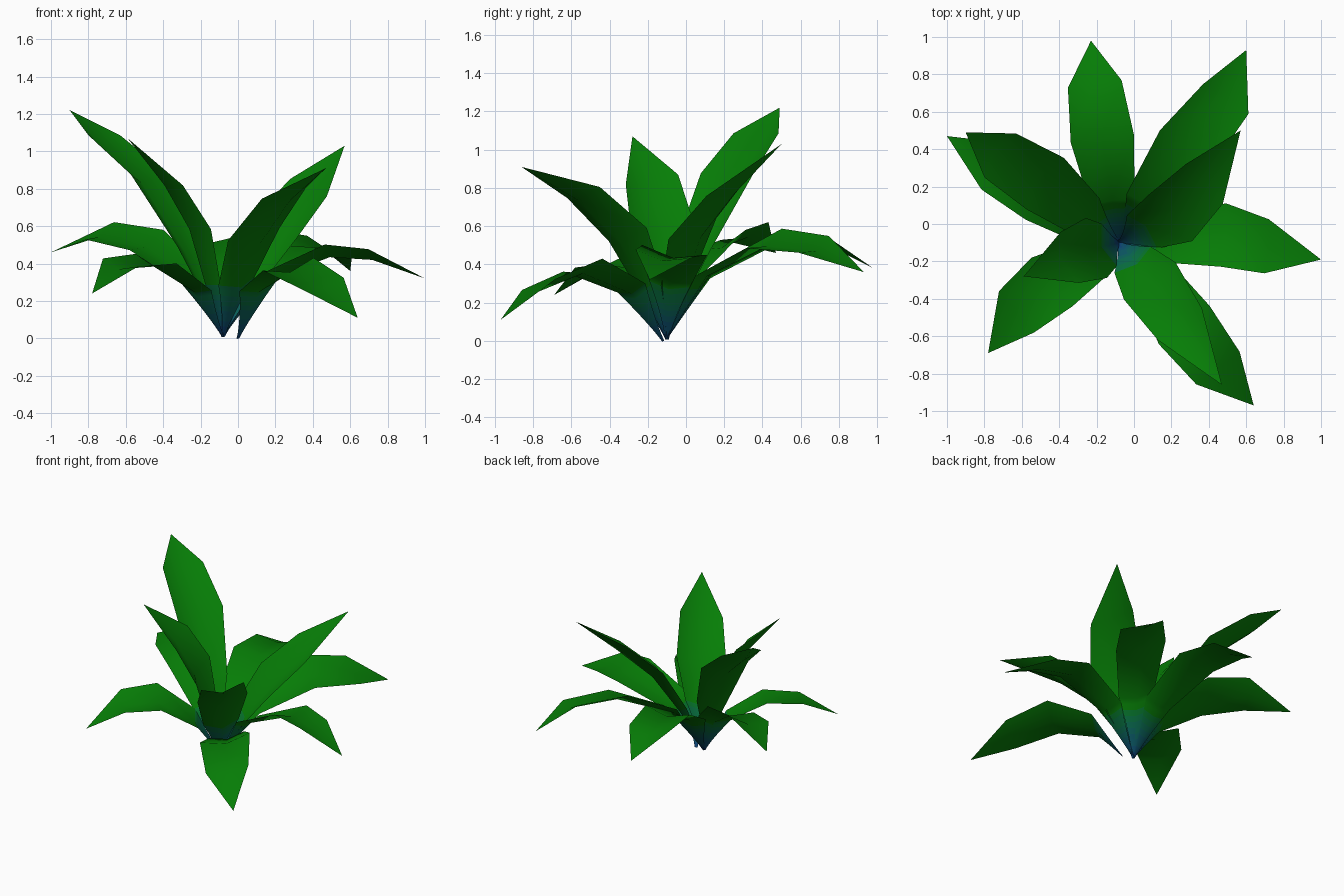
import bpy
import bmesh
from mathutils import Vector

cube = bpy.data.objects.get("Cube")
if cube:
    bpy.data.objects.remove(cube, do_unlink=True)


def make_material(name, color):
    mat = bpy.data.materials.new(name)
    mat.use_nodes = True
    mat.diffuse_color = (*color, 1)
    shader = mat.node_tree.nodes["Principled BSDF"]
    shader.inputs["Base Color"].default_value = (*color, 1)
    shader.inputs["Roughness"].default_value = 0.9
    return mat


# Stem colours run from blue at the root to leaf green
STEM_BANDS = 7
STEM_LENGTH = 0.34
root_blue = Vector((0.004, 0.055, 0.18))
leaf_green = Vector((0.002, 0.207, 0.002))
materials = [
    make_material(f"stem blend {i + 1}", root_blue.lerp(leaf_green, i / STEM_BANDS))
    for i in range(STEM_BANDS)
]
materials.append(make_material("leaf green", leaf_green))

# Width of the blade at root, neck, belly and shoulder
ROOT_WIDTH, NECK_WIDTH, BELLY_WIDTH, SHOULDER_WIDTH = 0.02, 0.24, 0.34, 0.29

# Depth of the fold, place of the neck and rise of the neck
LOW = (0.13, 0.39, 0.24)
TALL = (0.2, 0.45, 0.18)
STEM_ROWS = 10


def make_leaf(name, style, belly, shoulder, tip, roll, root=(-0.08, -0.1, 0.01)):
    """Folded blade of three columns along a bent centre line, ending in a point."""
    fold, neck_place, neck_rise = style
    root, belly, shoulder, tip = map(Vector, (root, belly, shoulder, tip))
    neck = root.lerp(belly, neck_place)
    neck.z += neck_rise * (belly - root).xy.length

    # Rows of (centre, width), with extra rows on the stem for its colours
    rows = []
    for i in range(STEM_ROWS):
        t = i / STEM_ROWS
        rows.append((root.lerp(neck, t), ROOT_WIDTH + (NECK_WIDTH - ROOT_WIDTH) * t ** 1.3))
    rows += [(neck, NECK_WIDTH), (belly, BELLY_WIDTH), (shoulder, SHOULDER_WIDTH)]

    heading = tip - root
    side = Vector((heading.y, -heading.x, 0)).normalized()
    side.z = roll
    upward = side.cross(heading).normalized()

    bm = bmesh.new()
    grid = []
    for centre, width in rows:
        line = []
        for column in (-1, 0, 1):
            lift = fold * width * (0.15 if column else -0.85)
            line.append(bm.verts.new(centre + side * (column * width / 2) + upward * lift))
        grid.append(line)

    for low, high in zip(grid, grid[1:]):
        for j in range(2):
            bm.faces.new((low[j], low[j + 1], high[j + 1], high[j]))
    point = bm.verts.new(tip)
    for j in range(2):
        bm.faces.new((grid[-1][j], grid[-1][j + 1], point))

    # Colour by distance from the root
    for face in bm.faces:
        distance = (face.calc_center_median() - root).length
        face.material_index = min(int(distance / STEM_LENGTH * STEM_BANDS), STEM_BANDS)
        face.smooth = True

    mesh = bpy.data.meshes.new(name)
    bm.to_mesh(mesh)
    bm.free()
    for mat in materials:
        mesh.materials.append(mat)
    obj = bpy.data.objects.new(name, mesh)
    bpy.context.collection.objects.link(obj)


# Low leaves that arch outwards
make_leaf("low_leaf_back", LOW, (-0.17, 0.46, 0.54), (-0.21, 0.75, 0.52), (-0.23, 0.98, 0.38), 0)
make_leaf("low_leaf_back_left", LOW, (0.28, 0.41, 0.53), (0.49, 0.67, 0.5), (0.6, 0.93, 0.36), -0.3)
make_leaf("low_leaf_left", LOW, (0.48, -0.06, 0.47), (0.71, -0.12, 0.45), (1, -0.19, 0.32), 0.15)
make_leaf("low_leaf_front_left", LOW, (0.27, -0.54, 0.39), (0.45, -0.77, 0.29), (0.64, -0.97, 0.11),
          -0.2, root=(0, -0.12, 0))
make_leaf("low_leaf_front_right", LOW, (-0.44, -0.31, 0.42), (-0.63, -0.47, 0.4), (-0.78, -0.69, 0.24), 0.15)
make_leaf("low_leaf_right", LOW, (-0.49, 0.17, 0.52), (-0.74, 0.31, 0.57), (-1, 0.47, 0.46), 0.32)

# Tall leaves that reach upwards
make_leaf("tall_leaf_front", TALL, (0.09, -0.31, 0.55), (0.25, -0.54, 0.77), (0.47, -0.86, 0.91), -0.2)
make_leaf("tall_leaf_right", TALL, (-0.21, -0.13, 0.61), (-0.35, -0.18, 0.84), (-0.59, -0.28, 1.07), 0.18)
make_leaf("tall_leaf_back_right", TALL, (-0.48, 0.22, 0.87), (-0.72, 0.37, 1.08), (-0.9, 0.49, 1.22), 0)
make_leaf("tall_leaf_back_left", TALL, (0.2, 0.04, 0.58), (0.38, 0.22, 0.8), (0.57, 0.5, 1.03), -0.32)
